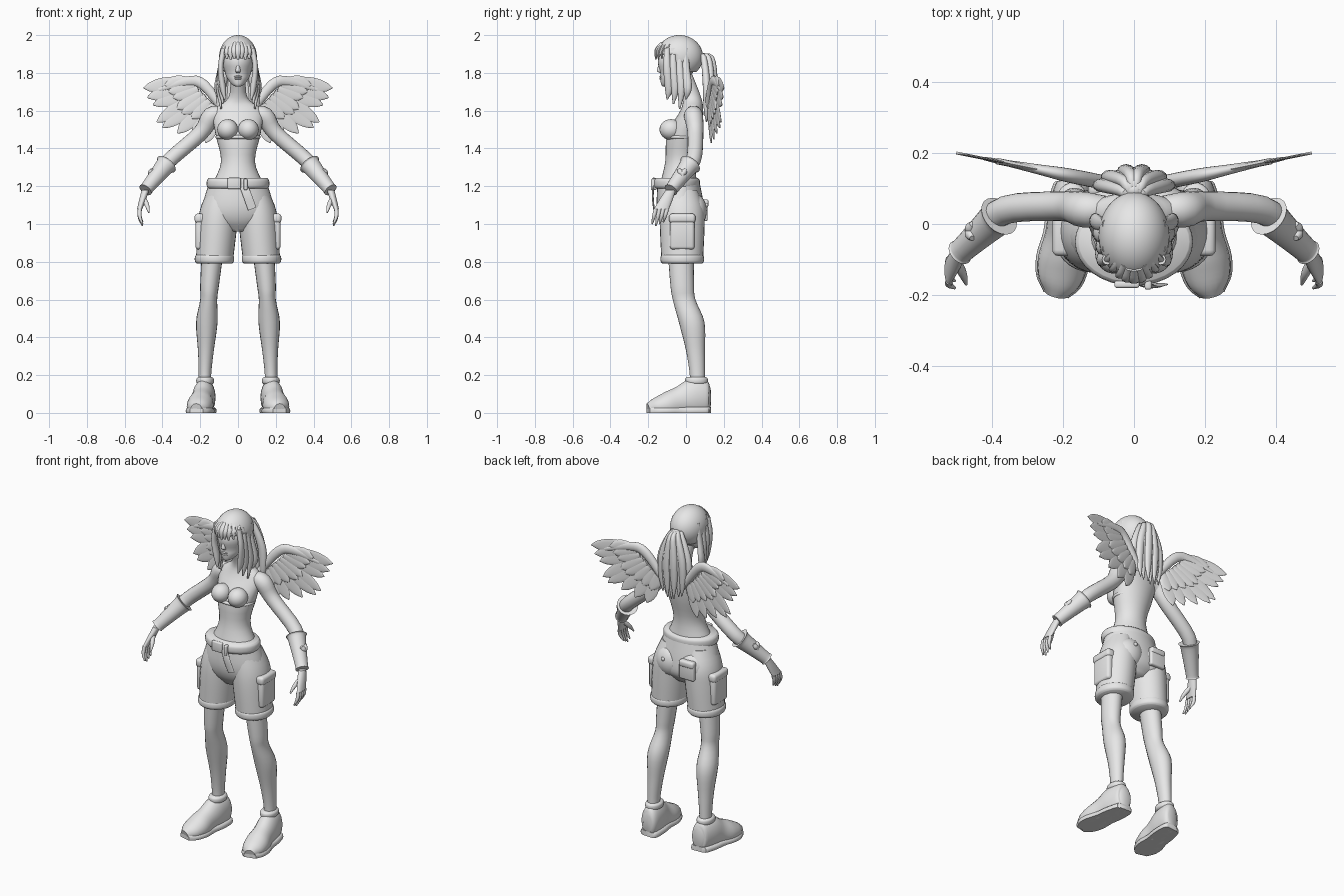
import bpy, bmesh, math
from mathutils import Vector, Matrix

cube = bpy.data.objects.get("Cube")
if cube:
    bpy.data.objects.remove(cube)

GREY = (0.8, 0.8, 0.8, 1)
grey = bpy.data.materials.new("plain_grey")
grey.use_nodes = True
grey.diffuse_color = GREY
grey.node_tree.nodes["Principled BSDF"].inputs["Base Color"].default_value = GREY

ACROSS, FORWARD, UPWARD = Vector((1, 0, 0)), Vector((0, 1, 0)), Vector((0, 0, 1))


def finish(name, bm, mirror=False):
    """Turn a bmesh into a smooth shaded object, mirrored when asked."""
    bmesh.ops.recalc_face_normals(bm, faces=bm.faces)
    mesh = bpy.data.meshes.new(name)
    bm.to_mesh(mesh)
    bm.free()
    mesh.materials.append(grey)
    ob = bpy.data.objects.new(name, mesh)
    bpy.context.collection.objects.link(ob)
    if mirror:
        modifier = ob.modifiers.new("Mirror", 'MIRROR')
        modifier.use_mirror_merge = False
    bpy.ops.object.select_all(action='DESELECT')
    ob.select_set(True)
    bpy.context.view_layer.objects.active = ob
    bpy.ops.object.shade_smooth_by_angle(angle=math.radians(50))
    return ob


def spline(keys, steps=4):
    """Catmull-Rom curve through (x, y, z, width, depth); depth may be left out."""
    points = [Vector((*key, key[-1])[:5]) for key in keys]
    before, after = points[0] * 2 - points[1], points[-1] * 2 - points[-2]
    points = [before, *points, after]
    curve = []
    for a, b, c, d in zip(points, points[1:], points[2:], points[3:]):
        start, end = (c - a) / 2, (d - b) / 2
        for step in range(steps):
            t = step / steps
            curve.append(b + start * t + ((c - b) * 3 - start * 2 - end) * t ** 2
                         + ((b - c) * 2 + start + end) * t ** 3)
    return curve + [points[-2]]


def loft(bm, keys, facing=None, sides=20, ceiling=9):
    """Elliptical sections: level, or square to the path when a facing is given."""
    curve = spline(keys)
    last = len(curve) - 1
    rings = []
    for i, point in enumerate(curve):
        centre = Vector(point[:3])
        side, normal = ACROSS, FORWARD
        if facing:
            run = Vector(curve[min(i + 1, last)][:3]) - Vector(curve[max(i - 1, 0)][:3])
            side = run.cross(facing).normalized()
            normal = side.cross(run).normalized()
        ring = []
        for j in range(sides):
            angle = math.tau * j / sides
            co = (centre + side * math.cos(angle) * max(point[3], .001)
                  + normal * math.sin(angle) * max(point[4], .001))
            co.z = min(max(co.z, 0), ceiling)
            ring.append(bm.verts.new(co))
        rings.append(ring)
    for lower, upper in zip(rings, rings[1:]):
        for j in range(sides):
            k = (j + 1) % sides
            bm.faces.new((lower[j], lower[k], upper[k], upper[j]))
    bm.faces.new(rings[0])
    bm.faces.new(rings[-1])


def part(name, keys, mirror=False, **options):
    bm = bmesh.new()
    loft(bm, keys, **options)
    return finish(name, bm, mirror)


def band(name, centre, width, depth, height, mirror=False):
    """Level ring of cloth with rounded edges."""
    x, y, z = centre
    rows = ((-height, .01), (-height / 2, 0), (height / 2, 0), (height, .01))
    part(name, [(x, y, z + rise, width - inset, depth - inset) for rise, inset in rows], mirror, sides=32)


def blob(name, centre, size, mirror=False):
    bm = bmesh.new()
    place = Matrix.Translation(centre) @ Matrix.Diagonal((*size, 1))
    bmesh.ops.create_uvsphere(bm, u_segments=24, v_segments=16, radius=1, matrix=place)
    return finish(name, bm, mirror)


def pad(name, centre, size, mirror=False):
    """Soft-edged box."""
    bm = bmesh.new()
    place = Matrix.Translation(centre) @ Matrix.Diagonal((*size, 1))
    bmesh.ops.create_cube(bm, size=1, matrix=place)
    bmesh.ops.bevel(bm, geom=bm.edges[:], offset=min(size) / 3, segments=3, affect='EDGES', profile=.5)
    return finish(name, bm, mirror)


# Torso
part("torso", [(0, -.04, 1.2, .14, .1), (0, -.03, 1.33, .09, .08), (0, -.01, 1.48, .12, .09),
               (0, .03, 1.6, .13, .06), (0, .03, 1.67, .05), (0, -.02, 1.8, .04, .05)], sides=32)
blob("bust", (.055, -.08, 1.5), (.055, .06, .055), mirror=True)
band("bandeau_edge", (0, -.02, 1.46), .118, .093, .01)

# Arms and bracers
SHOULDER, ELBOW = Vector((.14, .04, 1.57)), Vector((.36, .04, 1.34))
WRIST, KNUCKLE = Vector((.49, -.08, 1.18)), Vector((.52, -.13, 1.08))
forearm = ELBOW.lerp(WRIST, .5)
part("arm", [(.08, .04, 1.58, .04), (*SHOULDER, .05), (.2, .05, 1.48, .042), (*ELBOW, .04),
             (*forearm, .035), (*WRIST, .025)], mirror=True, facing=FORWARD)
part("bracer", [(*ELBOW.lerp(WRIST, along), radius) for along, radius in
                ((.15, .06), (.25, .05), (.9, .036), (1, .038))], mirror=True, facing=FORWARD)

# Heart on the outer side of each bracer: two lobes meeting at a tip
bm = bmesh.new()
emblem = forearm + Vector((.04, 0, 0))
for lean in (-.02, .02):
    top = emblem + Vector((-.01, lean, .03))
    loft(bm, [(*top, .008), (*top.lerp(emblem, .5), .015), (*emblem, .012),
              (*(emblem * 2 - top + FORWARD * lean), .002)], facing=FORWARD)
finish("bracer_heart", bm, mirror=True)

# Hands
part("palm", [(*WRIST, .02, .027), (*WRIST.lerp(KNUCKLE, .5), .018, .035), (*KNUCKLE, .014, .04)], mirror=True)
bm = bmesh.new()
for finger in range(4):
    base = KNUCKLE + FORWARD * .02 * (finger - 1.5)
    tip = base + Vector((-.015, -.02, .01 * abs(finger - 1) - .09))
    bend = base.lerp(tip, .5) + ACROSS * .008
    loft(bm, [(*base, .011), (*bend, .01), (*tip, .004)], facing=FORWARD, sides=10)
thumb = WRIST.lerp(KNUCKLE, .4)
loft(bm, [(*thumb, .014), (*(thumb + Vector((-.02, -.04, -.04))), .012),
          (*(thumb + Vector((-.03, -.07, -.08))), .004)], facing=FORWARD, sides=10)
finish("fingers", bm, mirror=True)

# Legs
part("leg", [(.13, -.03, .9, .06, .07), (.15, -.02, .68, .05, .063), (.155, -.01, .6, .045, .06),
             (.165, .03, .48, .057, .068), (.17, .05, .33, .042, .05), (.175, .06, .2, .033, .04),
             (.175, .06, .1, .035, .04)], mirror=True)

# Shoes: the sole repeats the outline of the upper
shoe = [(.17, .13, .08, .03, .05), (.17, .11, .08, .05, .09), (.18, .04, .08, .06, .1),
        (.19, -.03, .06, .06, .08), (.2, -.1, .04, .07), (.21, -.16, .03, .06, .05), (.22, -.2, .02, .03)]
part("shoe_upper", shoe, mirror=True, facing=UPWARD)
part("shoe_sole", [(x, y, .01, width + .006, .04) for x, y, z, width, *rest in shoe],
     mirror=True, facing=UPWARD, ceiling=.03)
band("shoe_collar", (.174, .055, .17), .046, .06, .02, mirror=True)

# Shorts with pockets
part("shorts_hips", [(0, -.04, 1.23, .15, .11), (0, -.03, 1.1, .187, .125), (0, -.02, 1.02, .18, .115),
                     (0, -.02, .96, .08, .07)], sides=32)
part("shorts_leg", [(.09, -.03, 1.18, .07, .09), (.1, -.02, 1.08, .1, .115), (.11, -.02, .98, .104, .118),
                    (.125, -.02, .8, .098, .11)], mirror=True, sides=28)
band("shorts_hem", (.125, -.02, .815), .103, .114, .025, mirror=True)
blob("seat", (.075, .045, 1.07), (.085, .065, .09), mirror=True)
pad("cargo_pocket", (.2, -.02, .95), (.05, .13, .17), mirror=True)
pad("cargo_flap", (.2, -.02, 1.03), (.06, .14, .05), mirror=True)
pad("back_pocket", (-.08, .1, 1.07), (.1, .03, .11))
pad("back_pocket_flap", (-.08, .1, 1.11), (.1, .04, .04))
blob("back_button", (.08, .11, 1.1), (.012, .008, .012))

# Belt
band("belt", (0, -.05, 1.215), .165, .123, .028)
pad("belt_buckle", (-.02, -.17, 1.215), (.07, .02, .06))
pad("belt_loop", (.04, -.17, 1.21), (.02, .03, .06))
part("belt_tail", [(.025, -.17, 1.21, .02, .005), (.05, -.176, 1.15, .023, .005),
                   (.075, -.17, 1.08, .023, .004)], facing=FORWARD)

# Head and face
part("head", [(0, -.11, 1.727, .01, .014), (0, -.09, 1.74, .034, .042), (0, -.07, 1.77, .056, .066),
              (0, -.05, 1.8, .068, .086), (0, -.04, 1.88, .08, .106), (0, -.04, 1.98, .02, .03)], sides=32)
part("nose", [(0, -.13, 1.86, .008), (0, -.14, 1.83, .01), (0, -.14, 1.81, .014), (0, -.13, 1.8, .01)])
blob("eye", (.032, -.12, 1.84), (.016, .013, .008), mirror=True)
part("brow", [(.01, -.137, 1.86, .004), (.034, -.13, 1.866, .005), (.056, -.11, 1.86, .003)],
     mirror=True, facing=UPWARD)
for name, height in (("upper_lip", 1.78), ("lower_lip", 1.77)):
    blob(name, (0, -.132, height), (.02, .009, .006))
blob("ear", (.08, -.025, 1.84), (.01, .02, .03), mirror=True)

# Hair cap, cut open over the face
bm = bmesh.new()
skull = Matrix.Translation((0, -.035, 1.885)) @ Matrix.Diagonal((.1, .125, .115, 1))
bmesh.ops.create_uvsphere(bm, u_segments=40, v_segments=28, radius=1, matrix=skull)
centres = [(face, face.calc_center_median()) for face in bm.faces]
open_faces = [face for face, co in centres if co.z < (1.9 if co.y < -.06 else 1.8)]
bmesh.ops.delete(bm, geom=open_faces, context='FACES')
cap = finish("hair_cap", bm)
cap.modifiers.new("Thickness", 'SOLIDIFY').thickness = .01

# Fringe
bm = bmesh.new()
for lock in range(-4, 5):
    x, front = .02 * lock, .0035 * lock * lock - .163
    loft(bm, [(x * .6, front + .035, 1.96, .012, .008), (x * .9, front + .005, 1.92, .017, .009),
              (x, front + .003, 1.87 + .006 * (lock % 2), .005, .003)], facing=FORWARD, sides=10)
finish("fringe", bm)

# Side locks
bm = bmesh.new()
for lock in range(4):
    y, spread = .033 * lock - .1, .01 * lock
    loft(bm, [(.075, y, 1.93, .015), (.092, y, 1.83, .02, .014), (.08 + spread, y + .01, 1.72, .022, .016),
              (.07 + spread, y, 1.66 - .025 * (lock % 3), .004)], facing=ACROSS, sides=12)
finish("side_locks", bm, mirror=True)

# Ponytail
blob("hair_tie", (0, .095, 1.875), (.03, .025, .03))
bm = bmesh.new()
for lock in range(-4, 5):
    x, back = .021 * lock, .14 + .01 * (lock % 2) - .002 * lock * lock
    loft(bm, [(x * .1, .07, 1.88, .012), (x * .4, back - .015, 1.88, .016), (x, back, 1.75, .02, .025),
              (x * 1.1, back, 1.62, .015, .021), (x, back, 1.5 + .01 * abs(lock), .003)],
         facing=ACROSS, sides=12)
finish("ponytail", bm)

# Wings: a bone along the leading edge, long feathers and short coverts
BACKWARD = Vector((-.2, 1, 0))


def on_wing(x, z, width, depth):
    return x, .1 + .2 * x, z, width, depth


part("wing_bone", [on_wing(.06, 1.58, .02, .02), on_wing(.18, 1.735, .028, .02), on_wing(.27, 1.755, .025, .014),
                   on_wing(.42, 1.71, .01, .005)], mirror=True, facing=BACKWARD)
tips = ((.5, 1.72), (.48, 1.67), (.45, 1.63), (.43, 1.54), (.4, 1.51), (.32, 1.48), (.24, 1.45), (.17, 1.43))
for name, reach, depth in (("long_feathers", 1, .004), ("covert_feathers", .55, .009)):
    bm = bmesh.new()
    for i, tip in enumerate(tips):
        root = Vector((.25, 1.755)) - Vector((.02, .02)) * i
        end = root.lerp(tip, reach)
        loft(bm, [on_wing(*root.lerp(end, along), width, depth) for along, width in
                  ((0, .02), (.3, .036), (.6, .04), (.85, .026), (1, .003))], facing=BACKWARD, sides=12)
    finish(name, bm, mirror=True)
